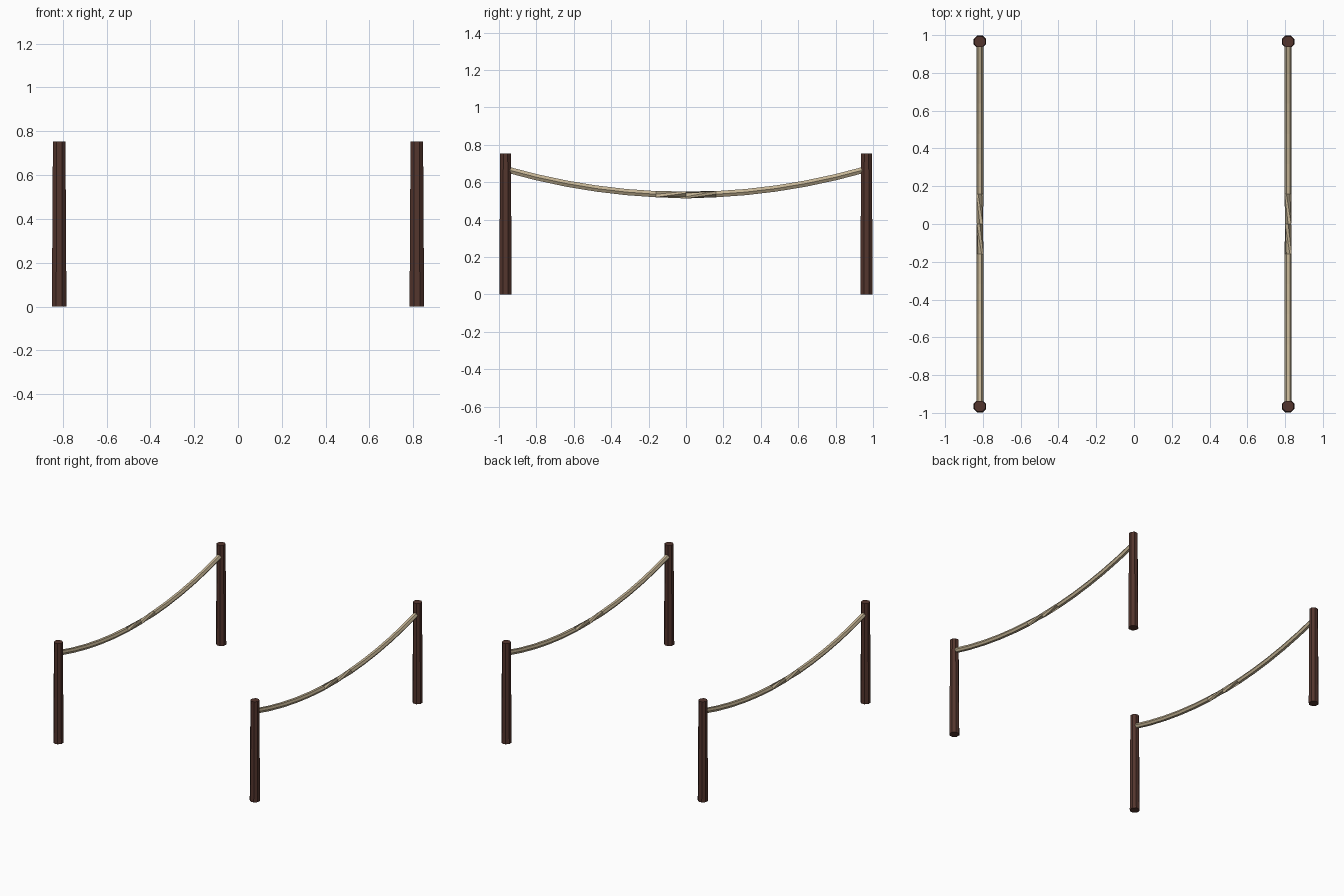
import bpy, bmesh, math

if "Cube" in bpy.data.objects:
    bpy.data.objects.remove(bpy.data.objects["Cube"])

def mat(name, c):
    m = bpy.data.materials.new(name)
    m.diffuse_color = (*c, 1)
    m.use_nodes = True
    m.node_tree.nodes["Principled BSDF"].inputs["Base Color"].default_value = m.diffuse_color
    return m

WOOD = mat("dark brown wood", (0.088, 0.036, 0.027))
ROPE = mat("tan rope", (0.56, 0.46, 0.30))

PX, PY, H = 0.816, 0.965, 0.753
R0, R1 = 0.036, 0.031

def finish(name, bm, m):
    bmesh.ops.recalc_face_normals(bm, faces=bm.faces)
    me = bpy.data.meshes.new(name)
    bm.to_mesh(me)
    bm.free()
    me.materials.append(m)
    ob = bpy.data.objects.new(name, me)
    bpy.context.collection.objects.link(ob)
    return ob

def loft(name, rings, m):
    """Skin a list of equal-sided rings and cap both ends."""
    bm = bmesh.new()
    vs = [[bm.verts.new(p) for p in r] for r in rings]
    n = len(vs[0])
    for a, b in zip(vs, vs[1:]):
        for i in range(n):
            j = (i + 1) % n
            bm.faces.new((a[i], a[j], b[j], b[i]))
    bm.faces.new(vs[0])
    bm.faces.new(vs[-1])
    return finish(name, bm, m)

def post(name, x, y):
    rings = []
    for z, r in ((0, R0), (H, R1)):
        rings.append([(x + r * math.cos((i + 0.5) * math.pi / 4),
                       y + r * math.sin((i + 0.5) * math.pi / 4), z) for i in range(8)])
    loft(name, rings, WOOD)

def rope(name, x, r=0.019, segs=12):
    # sagging six-sided rope with a twist at its lowest point
    rings = []
    for k in range(segs + 1):
        y = -0.96 + 1.92 * k / segs
        z = 0.532 + 0.148 * y * y
        slope = math.atan(0.296 * y)
        twist = math.radians(90 if k == segs // 2 else 180 if k > segs // 2 else 0)
        ring = []
        for i in range(6):
            a = twist + i * math.pi / 3
            u, v = r * math.cos(a), r * math.sin(a)
            ring.append((x + u, y - v * math.sin(slope), z + v * math.cos(slope)))
        rings.append(ring)
    loft(name, rings, ROPE)

# posts and ropes
for sx, side in ((-1, "left"), (1, "right")):
    for sy, end in ((-1, "front"), (1, "back")):
        post(f"{end}_{side}_post", sx * PX, sy * PY)
    rope(f"{side}_rope", sx * PX)
